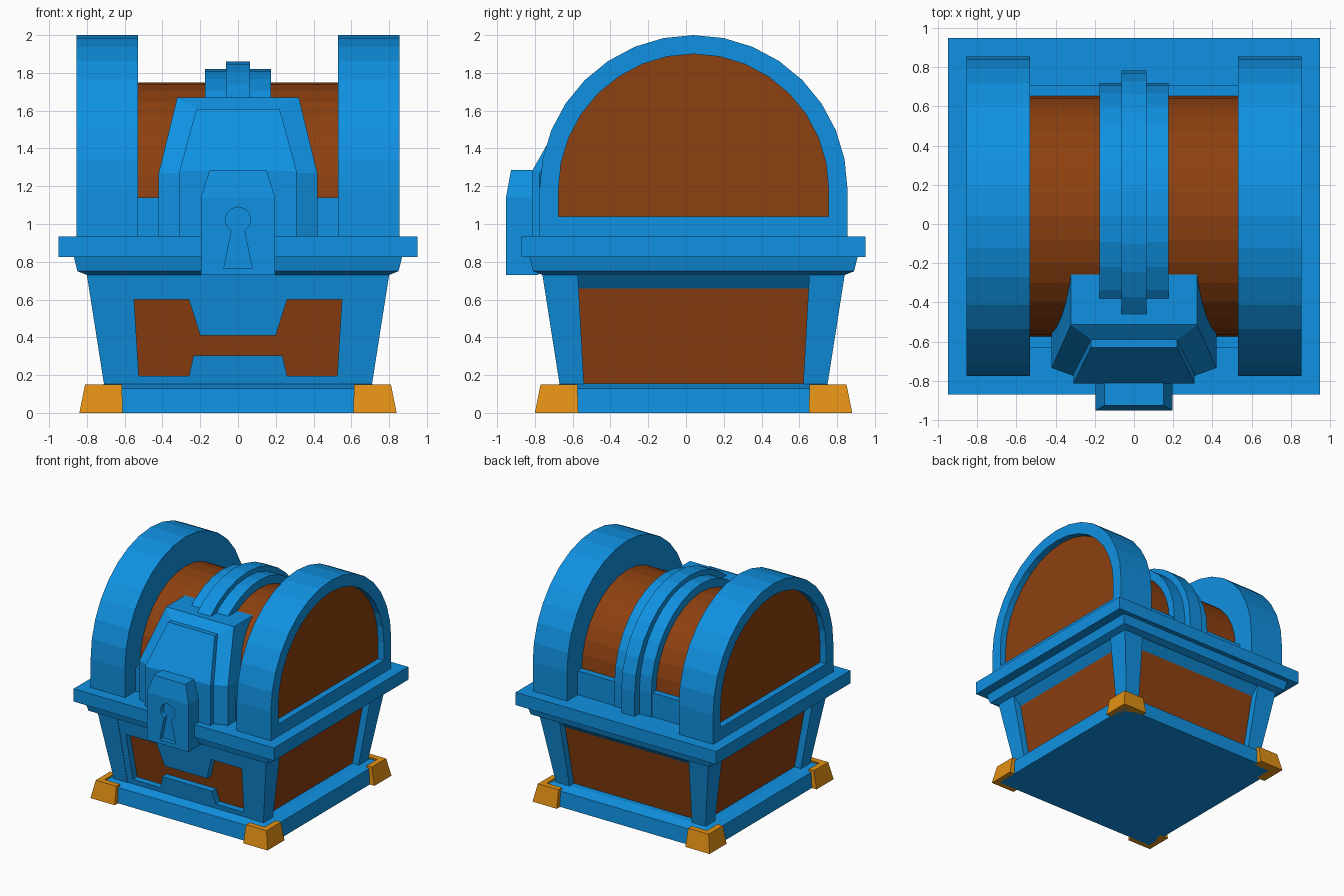
import bpy, bmesh, math

if "Cube" in bpy.data.objects:
    bpy.data.objects.remove(bpy.data.objects["Cube"])

CY = 0.04  # depth centre of the chest


def material(name, rgb):
    m = bpy.data.materials.new(name)
    m.diffuse_color = (*rgb, 1)
    m.use_nodes = True
    m.node_tree.nodes["Principled BSDF"].inputs["Base Color"].default_value = m.diffuse_color
    return m


BLUE = material("blue", (0.005, 0.285, 0.76))
BROWN = material("brown", (0.27, 0.052, 0.005))
GOLD = material("gold", (0.76, 0.28, 0.007))


def loft(name, rings, mat, end_mat=None):
    """Skin equal-length rings of points and cap both ends."""
    bm = bmesh.new()
    vs = [[bm.verts.new(p) for p in r] for r in rings]
    n = len(rings[0])
    for a, b in zip(vs, vs[1:]):
        for i in range(n):
            j = (i + 1) % n
            bm.faces.new((a[i], a[j], b[j], b[i]))
    bm.faces.new(vs[0][::-1])
    last = bm.faces.new(vs[-1])
    if end_mat:
        last.material_index = 1
    bmesh.ops.recalc_face_normals(bm, faces=bm.faces)
    me = bpy.data.meshes.new(name)
    bm.to_mesh(me)
    bm.free()
    me.materials.append(mat)
    if end_mat:
        me.materials.append(end_mat)
    ob = bpy.data.objects.new(name, me)
    bpy.context.collection.objects.link(ob)
    return ob


def rect(hx, hy, z):
    return [(-hx, CY - hy, z), (hx, CY - hy, z), (hx, CY + hy, z), (-hx, CY + hy, z)]


def slab(hx, back, front, z):
    return [(-hx, back, z), (-hx, front, z), (hx, front, z), (hx, back, z)]


def arch(x, ry, rz, zc, z0):
    """Half-round profile with straight legs down to z0."""
    pts = [(x, CY + ry, z0)]
    for i in range(17):
        a = math.pi * i / 16
        pts.append((x, CY + ry * math.cos(a), zc + rz * math.sin(a)))
    return pts + [(x, CY - ry, z0)]


def half(z):
    """Half width of the tapered body at height z."""
    return 0.71 + 0.09 * (z - 0.155) / 0.575


# base, tapered body and rim
loft("base", [rect(.795, .795, 0), rect(.785, .785, .13), rect(.70, .70, .155)], BLUE)
loft("body_panels", [rect(half(z) - .06, half(z) - .06, z) for z in (.14, .735)], BROWN)
loft("body_top_band", [rect(.725, .725, .655), rect(.795, .795, .735)], BLUE)
loft("rim_ledge", [rect(.80, .80, .73), rect(.85, .85, .75), rect(.87, .87, .83)], BLUE)
loft("rim", [rect(.95, .91, .825), rect(.95, .91, .935)], BLUE)

# corner posts and feet
for sx in (-1, 1):
    for sy in (-1, 1):
        tag = ("left" if sx < 0 else "right") + ("_front" if sy < 0 else "_back")
        rings = []
        for z, w in ((.145, .58), (.74, .613)):
            h = half(z)
            rings.append([(sx * x, CY + sy * y, z) for x, y in ((w, w), (h, w), (h, h), (w, h))])
        loft("post_" + tag, rings, BLUE)
        rings = []
        for z, o, e in ((0, .84, .61), (.15, .81, .615)):
            t = .76
            ell = ((e, o), (o, o), (o, e), (t, e), (t, t), (e, t))
            rings.append([(sx * x, CY + sy * y, z) for x, y in ell])
        loft("foot_" + tag, rings, GOLD)


# front frame around the brown panel
def front_piece(name, outline):
    loft(name, [[(x, CY - half(z) + d, z) for x, z in outline] for d in (.004, .08)], BLUE)


front_piece("front_top_frame", [(-.63, .735), (-.63, .6), (-.26, .6), (-.20, .41),
                                (.20, .41), (.26, .6), (.63, .6), (.63, .735)])
front_piece("front_bottom_frame", [(-.61, .145), (-.61, .195), (-.26, .195), (-.235, .305),
                                   (.235, .305), (.26, .195), (.61, .195), (.61, .145)])
for s in (-1, 1):
    front_piece("front_side_frame", [(s * .62, .6), (s * .55, .6), (s * .525, .195), (s * .6, .195)])

# lid: end arches with recessed brown panels
for s in (-1, 1):
    loft("lid_end_arch", [arch(s * .53, .815, .815, 1.185, .93),
                          arch(s * .855, .815, .815, 1.185, .93),
                          arch(s * .855, .715, .715, 1.185, 1.04),
                          arch(s * .80, .715, .715, 1.185, 1.04)], BLUE, BROWN)

# lid: barrel, its lower block and the centre straps
loft("lid_barrel", [arch(x, .615, .615, 1.135, .94) for x in (-.54, .54)], BROWN)
loft("lid_lower_block", [rect(.54, .67, .93), rect(.54, .67, 1.14)], BLUE)
loft("wide_strap", [arch(x, .68, .68, 1.14, .93) for x in (-.175, .175)], BLUE)
loft("narrow_strap", [arch(x, .745, .72, 1.14, .93) for x in (-.063, .063)], BLUE)


# latch: chamfered block with a raised plate
def latch_ring(ox, oy, oz, ix, iy, iz):
    right = [(ix, iy, iz), (ox, oy, oz), (ox, -.2, oz)]
    return [(-x, y, z) for x, y, z in right[::-1]] + right


loft("latch_block", [latch_ring(.42, -.735, .93, .31, -.775, .93),
                     latch_ring(.42, -.735, 1.27, .31, -.775, 1.27),
                     latch_ring(.322, -.515, 1.67, .22, -.59, 1.61),
                     latch_ring(.321, -.514, 1.67, .30, -.514, 1.67)], BLUE)
loft("latch_plate", [slab(.31, -.74, -.815, .93), slab(.31, -.74, -.815, 1.28),
                     slab(.22, -.55, -.63, 1.61)], BLUE)

# lock with a keyhole cut into its front
lock = loft("lock", [slab(.197, -.78, -.953, .73), slab(.197, -.78, -.953, 1.14),
                     slab(.15, -.78, -.926, 1.287)], BLUE)
hole = [(.075, .765)]
for i in range(11):
    a = math.radians(-60 + 30 * i)
    hole.append((.068 * math.cos(a), 1.022 + .068 * math.sin(a)))
hole[-1] = (-.034, .963)
hole = hole[:-1] + [(-.034, .963), (-.075, .765)]
cutter = loft("keyhole_cutter", [[(x, y, z) for x, z in hole] for y in (-1.0, -.915)], BLUE)
cutter.hide_render = True
mod = lock.modifiers.new("keyhole", 'BOOLEAN')
mod.operation = 'DIFFERENCE'
mod.solver = 'EXACT'
mod.object = cutter
dg = bpy.context.evaluated_depsgraph_get()
cut_mesh = bpy.data.meshes.new_from_object(lock.evaluated_get(dg))
lock.modifiers.clear()
lock.data = cut_mesh
bpy.data.objects.remove(cutter)
